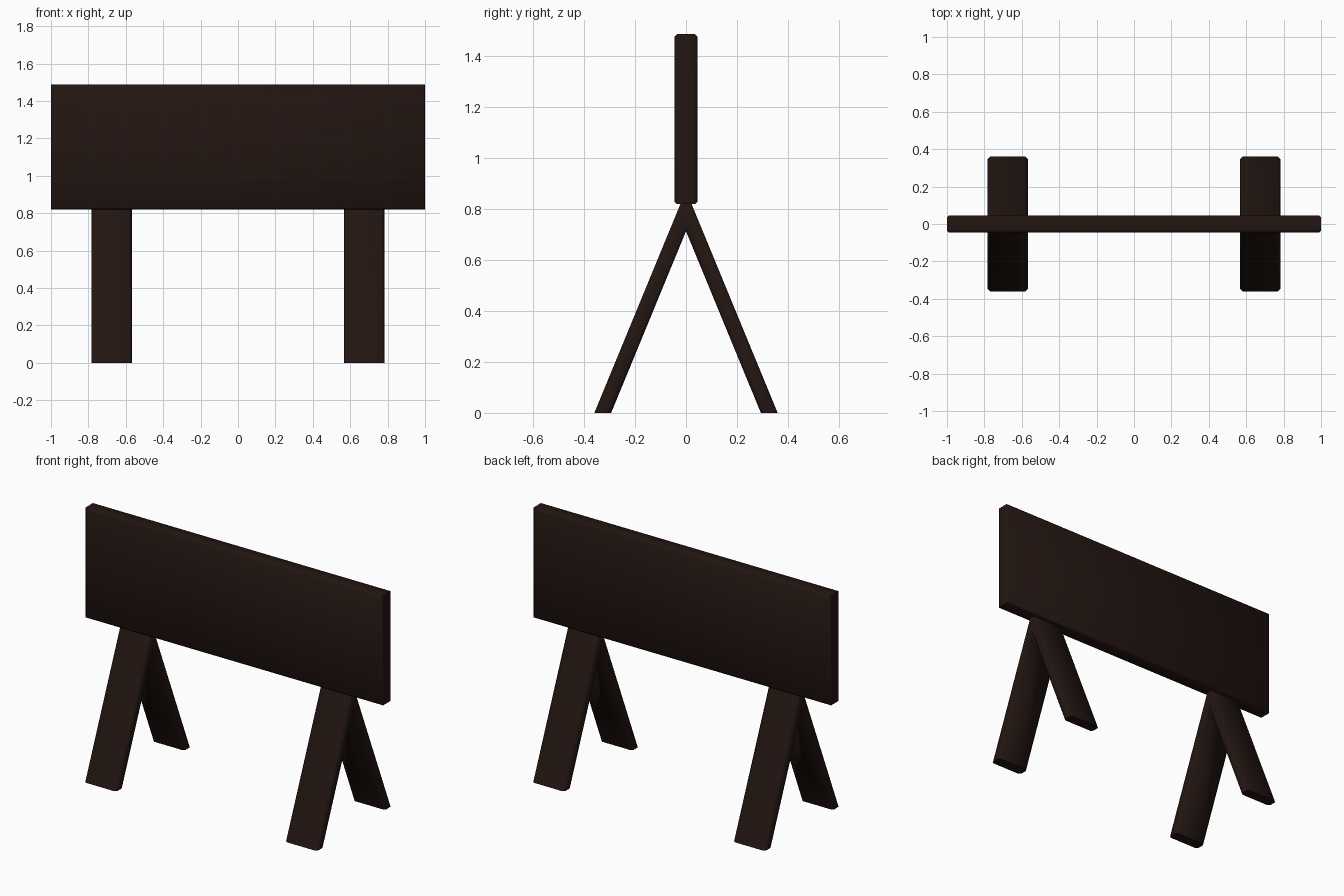
import bpy, bmesh, math

if "Cube" in bpy.data.objects:
    bpy.data.objects.remove(bpy.data.objects["Cube"])

wood = bpy.data.materials.new("dark_wood")
wood.diffuse_color = (0.016, 0.0075, 0.0055, 1)
wood.use_nodes = True
wood.node_tree.nodes["Principled BSDF"].inputs["Base Color"].default_value = wood.diffuse_color


def finish(name, bm):
    bmesh.ops.recalc_face_normals(bm, faces=bm.faces)
    mesh = bpy.data.meshes.new(name)
    bm.to_mesh(mesh)
    bm.free()
    mesh.materials.append(wood)
    obj = bpy.data.objects.new(name, mesh)
    bpy.context.collection.objects.link(obj)
    bpy.ops.object.select_all(action='DESELECT')
    obj.select_set(True)
    bpy.context.view_layer.objects.active = obj
    bpy.ops.object.shade_smooth_by_angle(angle=math.radians(60))
    return obj


def box(x0, x1, y0, y1, z0, z1):
    bm = bmesh.new()
    bmesh.ops.create_cube(bm, size=1)
    for v in bm.verts:
        v.co = (x0 + (v.co.x + .5) * (x1 - x0),
                y0 + (v.co.y + .5) * (y1 - y0),
                z0 + (v.co.z + .5) * (z1 - z0))
    return bm


def chamfer(bm, edges, width):
    bmesh.ops.bevel(bm, geom=edges, offset=width, segments=1,
                    affect='EDGES', profile=0.5)


# Upright board, chamfered around its front and back faces
bm = box(-1, 1, -.045, .045, .82, 1.488)
chamfer(bm, [e for e in bm.edges
             if abs(e.verts[0].co.y - e.verts[1].co.y) < 1e-4], .01)
finish("board", bm)

# A-frame legs: a slanted plank mirrored and mitred in the middle
LEAN = .412
for side, x in (("left", -.675), ("right", .675)):
    bm = box(x - .108, x + .108, -.36, -.294, 0, .85)
    chamfer(bm, [e for e in bm.edges
                 if abs(e.verts[0].co.z - e.verts[1].co.z) > .5], .013)
    for v in bm.verts:
        v.co.y += LEAN * v.co.z
    bmesh.ops.bisect_plane(bm, geom=bm.verts[:] + bm.edges[:] + bm.faces[:],
                           plane_co=(0, 0, 0), plane_no=(0, 1, 0),
                           clear_outer=True)
    legs = finish(side + "_legs", bm)
    mirror = legs.modifiers.new("mirror", 'MIRROR')
    mirror.use_axis = (False, True, False)
